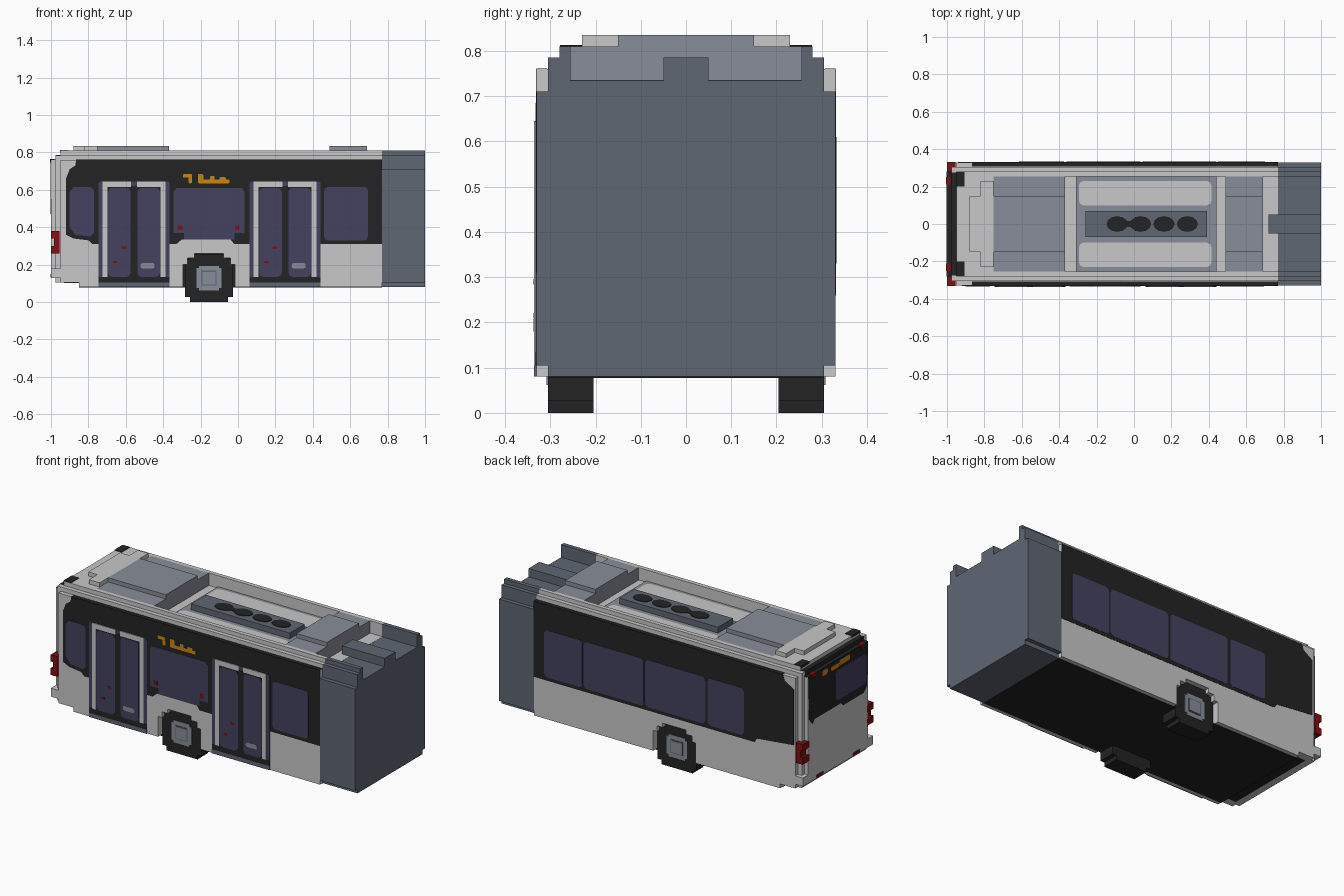
import bpy, bmesh, math

cube = bpy.data.objects.get("Cube")
if cube:
    bpy.data.objects.remove(cube, do_unlink=True)


def material(name, rgb):
    m = bpy.data.materials.new(name)
    m.use_nodes = True
    m.diffuse_color = (*rgb, 1)
    m.node_tree.nodes["Principled BSDF"].inputs["Base Color"].default_value = (*rgb, 1)
    return m


WHITE = material("body_white", (0.58, 0.58, 0.58))
BLACK = material("trim_black", (0.017, 0.017, 0.017))
SLATE = material("slate_grey", (0.115, 0.135, 0.175))
PALE = material("pale_slate", (0.25, 0.27, 0.32))
GLASS = material("violet_glass", (0.058, 0.054, 0.115))
AMBER = material("sign_amber", (0.60, 0.24, 0.008))
RED = material("lamp_red", (0.22, 0.005, 0.006))


# Extrude a 2D outline along an axis from a to b
def prism(name, pts, axis, a, b, mat):
    place = {"x": lambda p, t: (t, p[0], p[1]),
             "y": lambda p, t: (p[0], t, p[1]),
             "z": lambda p, t: (p[0], p[1], t)}[axis]
    bm = bmesh.new()
    lo = [bm.verts.new(place(p, a)) for p in pts]
    hi = [bm.verts.new(place(p, b)) for p in pts]
    bm.faces.new(lo)
    bm.faces.new(hi[::-1])
    n = len(pts)
    for i in range(n):
        j = (i + 1) % n
        bm.faces.new((lo[i], hi[i], hi[j], lo[j]))
    bmesh.ops.recalc_face_normals(bm, faces=bm.faces)
    me = bpy.data.meshes.new(name)
    bm.to_mesh(me)
    bm.free()
    me.materials.append(mat)
    ob = bpy.data.objects.new(name, me)
    bpy.context.collection.objects.link(ob)
    return ob


def rect(x0, x1, z0, z1, c=0.0):
    if c == 0:
        return [(x0, z0), (x1, z0), (x1, z1), (x0, z1)]
    d = c * 0.3
    return [(x0 + c, z0), (x1 - c, z0), (x1 - d, z0 + d), (x1, z0 + c),
            (x1, z1 - c), (x1 - d, z1 - d), (x1 - c, z1), (x0 + c, z1),
            (x0 + d, z1 - d), (x0, z1 - c), (x0, z0 + c), (x0 + d, z0 + d)]


def box(name, x0, x1, y0, y1, z0, z1, mat):
    return prism(name, rect(x0, x1, y0, y1), "z", z0, z1, mat)


# Thin plate on a side wall, stacked by layer number
def panel(name, pts, side, layer, mat):
    return prism(name, pts, "y", side * 0.328, side * (0.33 + 0.0015 * layer), mat)


# Square-stepped disc outline from (half width, half height) pairs
def stepped(cx, cz, steps):
    q = []
    for i, (w, h) in enumerate(steps):
        if i:
            q.append((steps[i - 1][0], h))
        q.append((w, h))
    ring = q + [(-w, h) for w, h in q[::-1]] + [(-w, -h) for w, h in q] + [(w, -h) for w, h in q[::-1]]
    return [(cx + w, cz + h) for w, h in ring]


WX, WZ = -0.155, 0.128
floor = [(-0.95, 0.105), (-0.85, 0.105), (-0.85, 0.08)]
arch = [(WX - 0.14, 0.08), (WX - 0.14, 0.20), (WX - 0.115, 0.20), (WX - 0.115, 0.235),
        (WX - 0.077, 0.235), (WX - 0.077, 0.26)]
arch += [(2 * WX - x, z) for x, z in arch[::-1]]

# Body core, side shells with wheel arches, stepped roof rails
prism("body_core", floor + [(0.77, 0.08), (0.77, 0.735), (-0.95, 0.735)], "y", -0.2, 0.2, WHITE)
rail = [(0.255, 0.735), (0.33, 0.735), (0.33, 0.76), (0.305, 0.76),
        (0.305, 0.785), (0.28, 0.785), (0.28, 0.81), (0.255, 0.81)]
for s, tag in ((-1, "right"), (1, "left")):
    prism(f"side_shell_{tag}", floor + arch + [(0.77, 0.08), (0.77, 0.735), (-0.95, 0.735)],
          "y", s * 0.2, s * 0.33, WHITE)
    prism(f"wheel_well_{tag}", arch, "y", s * 0.199, s * 0.204, BLACK)
    prism(f"roof_rail_{tag}", [(s * y, z) for y, z in rail], "x", -0.95, 0.77, WHITE)
    # Wheels
    prism(f"tyre_{tag}", stepped(WX, WZ, [(0.128, 0.064), (0.102, 0.102), (0.064, 0.128)]),
          "y", s * 0.205, s * 0.305, BLACK)
    prism(f"wheel_rim_{tag}", stepped(WX, WZ, [(0.066, 0.04), (0.053, 0.053), (0.04, 0.066)]),
          "y", s * 0.30, s * 0.308, PALE)
    prism(f"wheel_hub_{tag}", rect(WX - 0.04, WX + 0.04, WZ - 0.04, WZ + 0.04),
          "y", s * 0.30, s * 0.311, SLATE)
    prism(f"wheel_cap_{tag}", rect(WX - 0.034, WX + 0.034, WZ - 0.034, WZ + 0.034),
          "y", s * 0.30, s * 0.313, PALE)
    # Rear lamps
    a, b = sorted((s * 0.27, s * 0.332))
    box(f"tail_lamp_{tag}", -1.0, -0.955, a, b, 0.26, 0.30, RED)
    box(f"tail_lamp_middle_{tag}", -0.985, -0.955, a, b, 0.30, 0.34, RED)
    box(f"tail_lamp_top_{tag}", -1.0, -0.955, a, b, 0.34, 0.38, RED)
    a, b = sorted((s * 0.21, s * 0.25))
    box(f"marker_lamp_{tag}", -1.004, -0.98, a, b, 0.745, 0.764, RED)
    box(f"reflector_{tag}", -1.003, -0.99, s * 0.17 - 0.03, s * 0.17 + 0.03, 0.132, 0.15, RED)
    a, b = sorted((s * 0.2, s * 0.278))
    box(f"roof_corner_trim_{tag}", -0.953, -0.905, a, b, 0.80, 0.813, BLACK)

# Underside
box("floor_plate", -0.85, 0.77, -0.305, 0.305, 0.077, 0.081, BLACK)
box("floor_plate_rear", -0.93, -0.85, -0.28, 0.28, 0.102, 0.107, BLACK)

# Stepped rear end with dark window surround
box("rear_step_inner", -0.975, -0.95, -0.305, 0.305, 0.105, 0.785, WHITE)
box("rear_step_outer", -1.0, -0.975, -0.28, 0.28, 0.13, 0.76, WHITE)
box("rear_bumper", -1.0, -0.95, -0.33, 0.33, 0.13, 0.18, WHITE)
surround = [(-0.27, 0.50), (-0.24, 0.47), (-0.05, 0.47), (-0.03, 0.49), (0.22, 0.49),
            (0.24, 0.47), (0.27, 0.50), (0.28, 0.76), (-0.28, 0.76)]
prism("rear_surround", surround, "x", -1.0015, -0.99, BLACK)
prism("rear_window", rect(-0.265, 0.03, 0.52, 0.70, 0.025), "x", -1.003, -0.99, GLASS)
box("rear_brow_lower", -1.0, -0.973, -0.28, 0.28, 0.755, 0.762, BLACK)
box("rear_brow_upper", -0.977, -0.945, -0.275, 0.275, 0.755, 0.787, BLACK)
for i, (y0, y1, z0, z1) in enumerate([(0.10, 0.15, 0.715, 0.75), (-0.01, 0.07, 0.715, 0.74),
                                      (-0.11, -0.01, 0.72, 0.752)]):
    prism(f"rear_sign_{i}", rect(y0, y1, z0, z1, 0.01), "x", -1.003, -0.99, AMBER)

# Dark window bands
panel("band_right", [(-0.92, 0.36), (-0.88, 0.34), (-0.8, 0.33), (-0.78, 0.31), (-0.33, 0.31),
                     (-0.30, 0.335), (-0.04, 0.335), (-0.02, 0.31), (0.77, 0.31), (0.77, 0.76),
                     (-0.865, 0.76), (-0.87, 0.73), (-0.9, 0.71), (-0.92, 0.66)], -1, 1, BLACK)
panel("band_left", [(-0.94, 0.36), (-0.70, 0.335), (-0.68, 0.31), (0.77, 0.31), (0.77, 0.76),
                    (-0.87, 0.76), (-0.88, 0.73), (-0.94, 0.69)], 1, 1, BLACK)
for s in (-1, 1):
    box("band_top_edge", -0.865, 0.77, min(s * 0.307, s * 0.33), max(s * 0.307, s * 0.33),
        0.755, 0.7615, BLACK)

# Windows
for i, (x0, x1) in enumerate([(0.45, 0.70), (0.045, 0.44), (-0.36, 0.035), (-0.615, -0.375)]):
    panel(f"window_left_{i}", rect(x0, x1, 0.33, 0.61, 0.02), 1, 2, GLASS)
panel("window_right_rear", [(-0.9, 0.40), (-0.87, 0.36), (-0.79, 0.35), (-0.77, 0.37), (-0.77, 0.60),
                            (-0.79, 0.615), (-0.88, 0.615), (-0.9, 0.59)], -1, 2, GLASS)
panel("window_right_middle", [(-0.29, 0.335), (-0.02, 0.335), (-0.02, 0.37), (0.035, 0.37),
                              (0.035, 0.59), (0.02, 0.61), (-0.33, 0.61), (-0.345, 0.59),
                              (-0.345, 0.37), (-0.29, 0.37)], -1, 2, GLASS)
panel("window_right_front", rect(0.46, 0.695, 0.33, 0.615, 0.02), -1, 2, GLASS)
for x in (-0.31, -0.005):
    panel("window_lamp", rect(x - 0.012, x + 0.012, 0.385, 0.41), -1, 3, RED)

# Amber route sign as plain blobs
for x0, x1, z0, z1 in [(-0.295, -0.245, 0.665, 0.685), (-0.265, -0.245, 0.635, 0.67),
                       (-0.215, -0.045, 0.635, 0.655), (-0.215, -0.185, 0.65, 0.685),
                       (-0.15, -0.125, 0.65, 0.675), (-0.10, -0.065, 0.65, 0.668)]:
    panel("side_sign", rect(x0, x1, z0, z1, 0.007), -1, 2, AMBER)

# Double doors
for d, cx in (("rear", -0.556), ("front", 0.252)):
    panel(f"door_surround_{d}", rect(cx - 0.19, cx + 0.19, 0.10, 0.645, 0.01), -1, 2, GLASS)
    panel(f"door_threshold_{d}", rect(cx - 0.19, cx + 0.19, 0.105, 0.135), -1, 3, BLACK)
    panel(f"door_sill_{d}", rect(cx - 0.19, cx + 0.19, 0.08, 0.105), -1, 4, SLATE)
    panel(f"door_leaves_{d}", rect(cx - 0.15, cx + 0.15, 0.13, 0.62), -1, 3, BLACK)
    for m in (-1, 1):
        a, b = sorted((cx + m * 0.168, cx + m * 0.142))
        panel(f"door_post_{d}", rect(a, b, 0.135, 0.645), -1, 4, WHITE)
        a, b = sorted((cx + m * 0.015, cx + m * 0.142))
        panel(f"door_header_{d}", rect(a, b, 0.615, 0.645), -1, 4, WHITE)
        a, b = sorted((cx + m * 0.018, cx + m * 0.138))
        panel(f"door_glass_{d}", rect(a, b, 0.135, 0.61, 0.02), -1, 4, GLASS)
    panel(f"door_handle_{d}", rect(cx + 0.035, cx + 0.11, 0.18, 0.208, 0.01), -1, 5, PALE)
    for x, z in ((-0.1, 0.215), (-0.055, 0.29)):
        panel(f"door_button_{d}", rect(cx + x - 0.012, cx + x + 0.012, z - 0.006, z + 0.006), -1, 5, RED)

# Roof: rear deck, raised cap, two equipment boxes
box("roof_rear_deck", -0.95, -0.75, -0.255, 0.255, 0.735, 0.81, WHITE)
box("roof_cap", -0.82, -0.75, -0.23, 0.23, 0.81, 0.835, WHITE)
box("roof_cap_nose", -0.88, -0.82, -0.15, 0.15, 0.81, 0.835, WHITE)
for tag, x0, x1 in (("rear", -0.75, -0.37), ("front", 0.49, 0.69)):
    box(f"roof_box_{tag}", x0, x1, -0.255, 0.255, 0.735, 0.81, PALE)
    box(f"roof_box_lid_{tag}", x0, x1, -0.15, 0.15, 0.81, 0.835, PALE)

# Roof floor, framed panels and the fan unit
box("roof_floor", -0.37, 0.77, -0.255, 0.255, 0.725, 0.736, WHITE)
box("roof_frame", -0.31, 0.44, -0.254, 0.254, 0.73, 0.745, PALE)
for s in (-1, 1):
    prism("roof_panel", rect(-0.295, 0.415, s * 0.165 - 0.065, s * 0.165 + 0.065, 0.025),
          "z", 0.735, 0.748, WHITE)
box("fan_unit", -0.26, 0.39, -0.07, 0.07, 0.74, 0.78, SLATE)
for i, x in enumerate((-0.09, 0.035, 0.16, 0.285)):
    prism(f"fan_{i}", [(x + 0.057 * math.cos(k * math.pi / 6), 0.042 * math.sin(k * math.pi / 6))
                       for k in range(12)], "z", 0.775, 0.783, BLACK)
box("fan_link", -0.05, -0.005, -0.016, 0.016, 0.775, 0.783, BLACK)

# Bellows joint with channelled top
half = [(0.305, 0.08), (0.305, 0.105), (0.33, 0.105), (0.33, 0.71), (0.305, 0.71), (0.305, 0.785),
        (0.28, 0.785), (0.28, 0.81), (0.255, 0.81), (0.255, 0.735), (0.05, 0.735), (0.05, 0.785)]
prism("bellows", half + [(-y, z) for y, z in half[::-1]], "x", 0.77, 1.0, SLATE)
box("bellows_bridge", 0.72, 0.77, -0.05, 0.05, 0.735, 0.785, SLATE)
